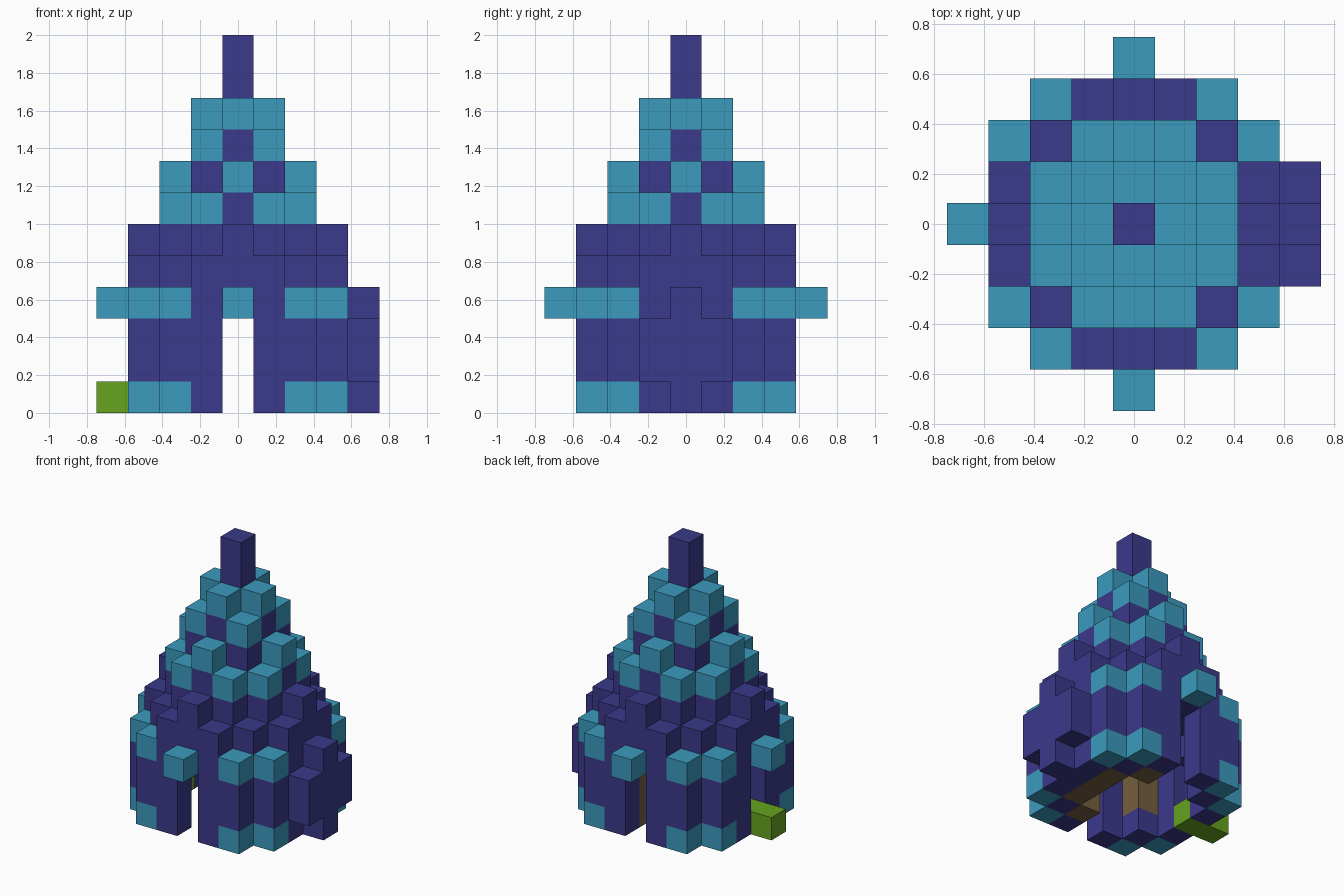
import bpy
import bmesh
from mathutils import Vector

cube = bpy.data.objects.get("Cube")
if cube:
    bpy.data.objects.remove(cube, do_unlink=True)

S = 1 / 6                      # block size
R = range(-4, 5)


def material(name, rgb):
    m = bpy.data.materials.new(name)
    m.use_nodes = True
    m.diffuse_color = (*rgb, 1)
    m.node_tree.nodes["Principled BSDF"].inputs["Base Color"].default_value = (*rgb, 1)
    return m


MATS = [material("purple", (0.044, 0.041, 0.258)),
        material("teal", (0.044, 0.328, 0.515)),
        material("green", (0.133, 0.367, 0.014)),
        material("brown", (0.18, 0.115, 0.05))]
PURPLE, TEAL, GREEN, BROWN = range(4)

blocks = {}                    # (i, j, k) -> (part, colour)


def put(part, i, j, layers, colour):
    for k in layers:
        blocks[i, j, k] = (part, colour)


def is_door(i, j):
    return (abs(j) == 3 and i == 0) or (i, j) == (-3, 0)


# Allowed squared radii of each solid layer, from the eaves to the tip
TIERS = {4: (0, 10), 5: (0, 5), 6: (0, 5), 7: (0, 4), 8: (0, 2), 9: (0, 1)}

for i in R:
    for j in R:
        r2 = i * i + j * j
        # Round wall, with teal feet and caps on the outer corner piers
        if 8 <= r2 <= 13:
            for k in range(4):
                if not (is_door(i, j) and k < 3):
                    pier = r2 == 13 and k in (0, 3)
                    put("wall", i, j, [k], TEAL if pier else PURPLE)
        # Stepped roof, teal on the outermost blocks of the upper tiers
        for k, (low, high) in TIERS.items():
            if low <= r2 <= high:
                rim = k >= 6 and r2 == high
                put("roof", i, j, [k], TEAL if rim else PURPLE)

# Merlon blocks on the shoulder, canopies over the doors
for i, j in ((0, 3), (0, -3), (3, 0), (-3, 0)):
    put("roof", i, j, [5], PURPLE)
for i, j in ((0, 4), (0, -4), (-4, 0)):
    put("door_canopy", i, j, [3], TEAL)

# Rounded bay on the closed side
put("bay", 4, 0, range(4), PURPLE)
for j in (-1, 1):
    put("bay", 4, j, (1, 2), PURPLE)

# Spire
put("spire", 0, 0, (10, 11), PURPLE)

# Doorstep running through the side door
for i in (-4, -3):
    put("doorstep", i, 0, [0], GREEN)

# Wooden lining inside
for j in (-1, 0, 1):
    put("inner_lining", 2, j, range(3), BROWN)
for j in (-2, 2):
    put("inner_lining", 1, j, range(3), BROWN)
    put("inner_lining", -2, j, (1, 2), BROWN)


def build(part):
    """Mesh the exposed block faces of one part."""
    bm = bmesh.new()
    for cell, (name, colour) in blocks.items():
        if name != part:
            continue
        for axis in range(3):
            for sign in (-1, 1):
                n = Vector((0, 0, 0))
                n[axis] = sign
                if tuple(int(c + d) for c, d in zip(cell, n)) in blocks:
                    continue
                u = Vector((0, 0, 0))
                u[(axis + 1) % 3] = 1
                v = n.cross(u)
                centre = Vector(cell) + Vector((0, 0, 0.5)) + n / 2
                corners = [centre + (a * u + b * v) / 2
                           for a, b in ((-1, -1), (1, -1), (1, 1), (-1, 1))]
                face = bm.faces.new([bm.verts.new(p * S) for p in corners])
                face.material_index = colour
    bmesh.ops.remove_doubles(bm, verts=bm.verts, dist=S / 100)
    mesh = bpy.data.meshes.new(part)
    bm.to_mesh(mesh)
    bm.free()
    for m in MATS:
        mesh.materials.append(m)
    bpy.context.scene.collection.objects.link(bpy.data.objects.new(part, mesh))


for part in sorted({name for name, _ in blocks.values()}):
    build(part)
